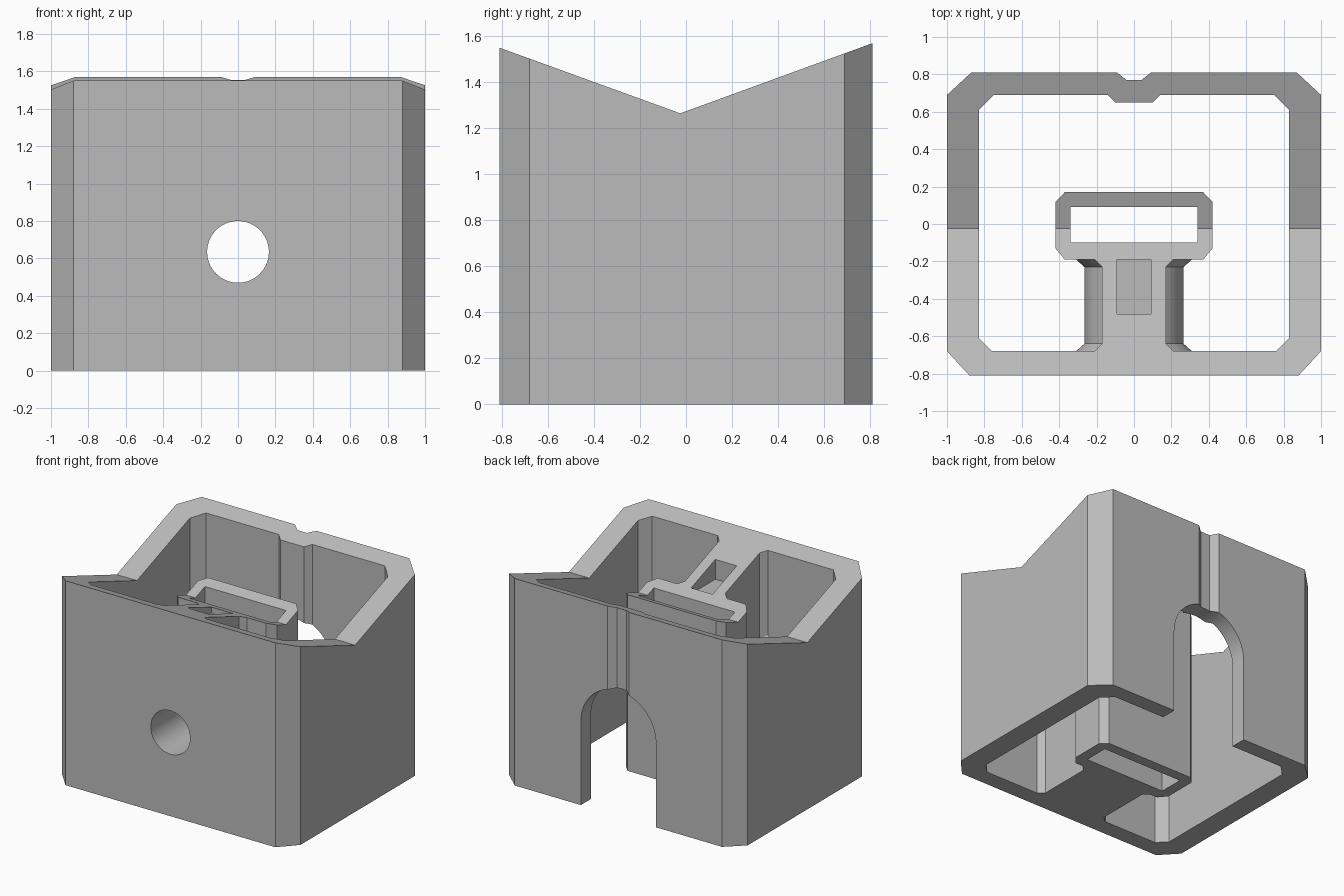
import bpy
import bmesh
from math import cos, sin, pi, radians

cube = bpy.data.objects.get("Cube")
if cube:
    bpy.data.objects.remove(cube)

LOW, HIGH = -0.1, 2.0      # rough extents, trimmed by the envelope
AXIS = 0.635               # height of the bore axis

grey = bpy.data.materials.new("plain grey")
grey.use_nodes = True
grey.diffuse_color = (0.5, 0.5, 0.5, 1)
grey.node_tree.nodes["Principled BSDF"].inputs["Base Color"].default_value = (0.5, 0.5, 0.5, 1)


def loft(name, rings):
    """Closed solid through matching rings of points."""
    bm = bmesh.new()
    loops = [[bm.verts.new(p) for p in ring] for ring in rings]
    n = len(loops[0])
    for a, b in zip(loops, loops[1:]):
        for i in range(n):
            j = (i + 1) % n
            bm.faces.new((a[i], a[j], b[j], b[i]))
    bm.faces.new(loops[0])
    bm.faces.new(loops[-1])
    bmesh.ops.recalc_face_normals(bm, faces=bm.faces)
    mesh = bpy.data.meshes.new(name)
    bm.to_mesh(mesh)
    bm.free()
    mesh.materials.append(grey)
    obj = bpy.data.objects.new(name, mesh)
    bpy.context.collection.objects.link(obj)
    return obj


def column(name, half, low=LOW):
    """Vertical prism from the +x half of a plan outline, mirrored."""
    plan = half + [(-x, y) for x, y in reversed(half)]
    return loft(name, [[(x, y, z) for x, y in plan] for z in (low, HIGH)])


def arch(r, y, steps=32):
    """Upright slot outline with a round top of radius r."""
    curve = [(r * cos(pi * i / steps), y, AXIS + r * sin(pi * i / steps)) for i in range(steps + 1)]
    return [(r, y, LOW)] + curve + [(-r, y, LOW)]


def circle(r, y, steps=64):
    return [(r * cos(2 * pi * i / steps), y, AXIS + r * sin(2 * pi * i / steps)) for i in range(steps)]


def web(w, y):
    return [(w, y, AXIS - 0.2), (w, y, HIGH), (-w, y, HIGH), (-w, y, AXIS - 0.2)]


def flared(name, ring, narrow, wide):
    """Part running from front wall to socket, flaring at both ends."""
    stations = [(-0.75, wide), (-0.68, wide), (-0.64, narrow),
                (-0.23, narrow), (-0.19, wide), (-0.15, wide)]
    return loft(name, [ring(w, y) for y, w in stations])


def combine(target, tool, operation):
    bpy.context.view_layer.objects.active = target
    mod = target.modifiers.new(operation, 'BOOLEAN')
    mod.operation, mod.solver, mod.object = operation, 'EXACT', tool
    bpy.ops.object.modifier_apply(modifier=mod.name)
    bpy.data.objects.remove(tool)


# Outer shell with the grooved back wall and inner rib
body = column("housing", [(0.88, -0.81), (1, -0.68), (1, 0.69), (0.87, 0.81), (0.09, 0.81), (0.04, 0.77)])
cavity = column("cavity", [(0.76, -0.68), (0.83, -0.61), (0.83, 0.61), (0.75, 0.69), (0.14, 0.69), (0.1, 0.65)])
combine(body, cavity, 'DIFFERENCE')

# Inner socket on its stem
socket = column("socket", [(0.37, -0.19), (0.42, -0.13), (0.42, 0.12), (0.37, 0.17)])
combine(body, socket, 'UNION')
combine(body, flared("bore_boss", arch, 0.265, 0.31), 'UNION')
combine(body, flared("stem_web", web, 0.17, 0.21), 'UNION')

# Openings: socket, stem pocket, bore and back doorway
combine(body, column("socket_hole", [(0.34, -0.1), (0.34, 0.09)]), 'DIFFERENCE')
combine(body, column("pocket", [(0.09, -0.48), (0.09, -0.19)], 1.28), 'DIFFERENCE')
combine(body, loft("bore", [circle(0.165, y) for y in (-1, 0.4)]), 'DIFFERENCE')
combine(body, loft("doorway", [arch(0.315, y) for y in (0.5, 1)]), 'DIFFERENCE')

# Trim to a flat base and V-shaped top
side = [(-1, 0), (1, 0), (1, 1.639), (-0.025, 1.265), (-1, 1.619)]
envelope = loft("envelope", [[(x, y, z) for y, z in side] for x in (-1.2, 1.2)])
combine(body, envelope, 'INTERSECT')

# Smooth the round surfaces only
bpy.ops.object.select_all(action='DESELECT')
body.select_set(True)
bpy.context.view_layer.objects.active = body
bpy.ops.object.shade_smooth_by_angle(angle=radians(20))
